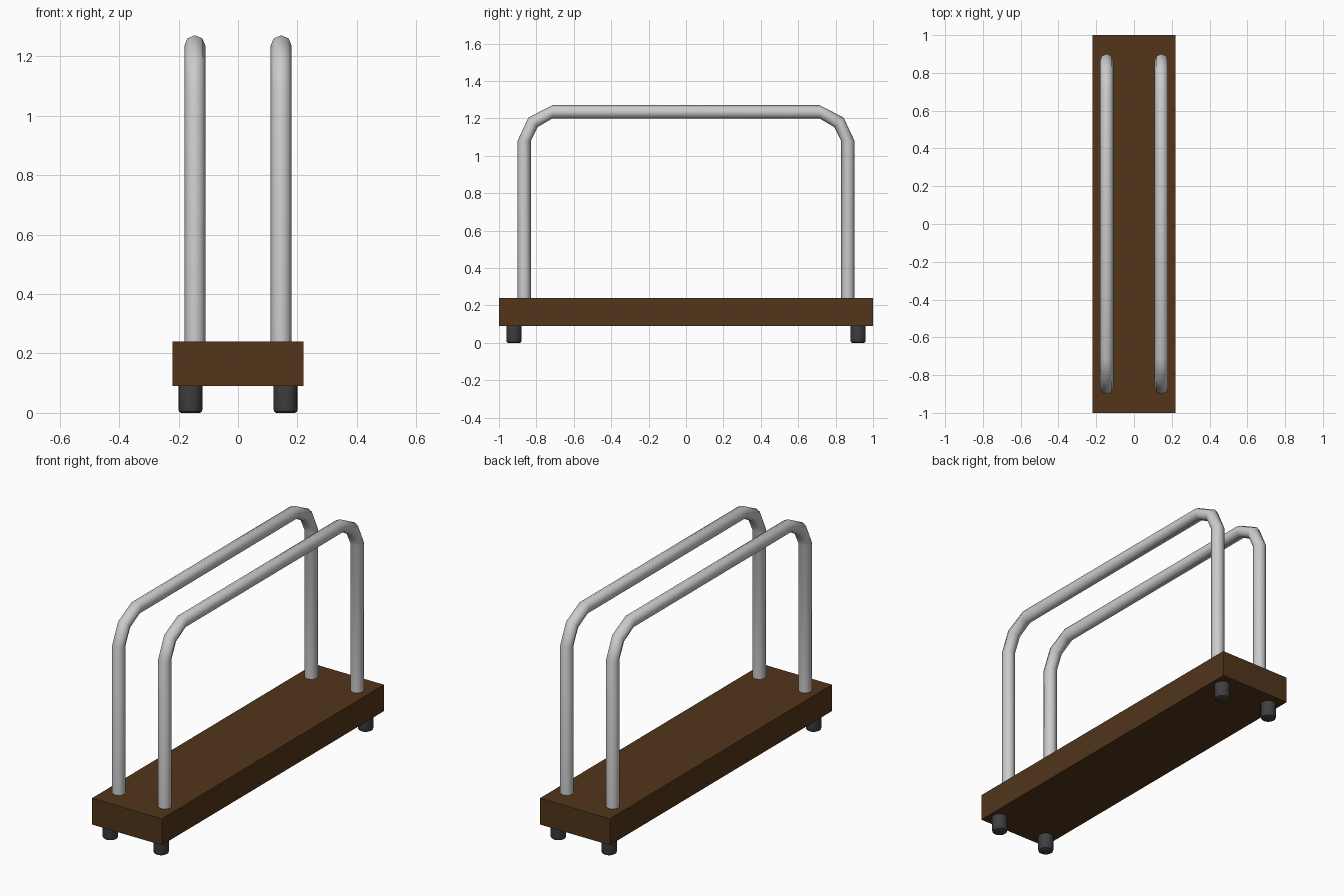
import bpy, bmesh, math

if "Cube" in bpy.data.objects:
    bpy.data.objects.remove(bpy.data.objects["Cube"])


def make_mat(name, rgb):
    m = bpy.data.materials.new(name)
    m.diffuse_color = (*rgb, 1)
    m.use_nodes = True
    m.node_tree.nodes["Principled BSDF"].inputs["Base Color"].default_value = m.diffuse_color
    return m


WOOD = make_mat("dark_wood", (0.085, 0.036, 0.011))
RUBBER = make_mat("dark_rubber", (0.05, 0.05, 0.05))


def finish(name, bm, mat=None, smooth=None):
    bmesh.ops.recalc_face_normals(bm, faces=bm.faces)
    me = bpy.data.meshes.new(name)
    bm.to_mesh(me)
    bm.free()
    ob = bpy.data.objects.new(name, me)
    bpy.context.collection.objects.link(ob)
    if mat:
        me.materials.append(mat)
    if smooth:
        bpy.ops.object.select_all(action='DESELECT')
        ob.select_set(True)
        bpy.context.view_layer.objects.active = ob
        bpy.ops.object.shade_smooth_by_angle(angle=math.radians(smooth))
    return ob


def skin_rings(rings):
    # Bridge equal rings of points into a capped tube
    bm = bmesh.new()
    loops = [[bm.verts.new(p) for p in r] for r in rings]
    n = len(loops[0])
    for a, b in zip(loops, loops[1:]):
        for i in range(n):
            j = (i + 1) % n
            bm.faces.new((a[i], a[j], b[j], b[i]))
    bm.faces.new(loops[0])
    bm.faces.new(loops[-1])
    return bm


# Wooden base plank
bm = bmesh.new()
bmesh.ops.create_cube(bm, size=1)
bmesh.ops.scale(bm, vec=(0.44, 2.0, 0.15), verts=bm.verts)
bmesh.ops.translate(bm, vec=(0, 0, 0.165), verts=bm.verts)
finish("base_plank", bm, WOOD)


# Bent tube handles: stations are (y, z, travel angle in degrees)
def handle(name, x, r=0.0355, sides=8):
    half = [(-0.865, 0.22, 90), (-0.865, 1.08, 90),
            (-0.818, 1.179, 45), (-0.715, 1.235, 0)]
    path = half + [(-y, z, -a) for y, z, a in reversed(half)]
    rings = []
    for y, z, a in path:
        t = math.radians(a)
        ring = []
        for k in range(sides):
            u = 2 * math.pi * k / sides
            side, up = r * math.cos(u), r * math.sin(u)
            ring.append((x + side, y - up * math.sin(t), z + up * math.cos(t)))
        rings.append(ring)
    finish(name, skin_rings(rings), smooth=60)


# Round feet with a small bevel at the floor
def foot(name, x, y, sides=16):
    profile = [(0.031, 0.0), (0.038, 0.004), (0.041, 0.014), (0.041, 0.1)]
    rings = [[(x + r * math.cos(2 * math.pi * k / sides),
               y + r * math.sin(2 * math.pi * k / sides), z)
              for k in range(sides)] for r, z in profile]
    finish(name, skin_rings(rings), RUBBER, smooth=40)


for s, side in ((-1, "left"), (1, "right")):
    handle(f"handle_{side}", s * 0.145)
    for e, end in ((-1, "front"), (1, "back")):
        foot(f"foot_{end}_{side}", s * 0.16, e * 0.92)
